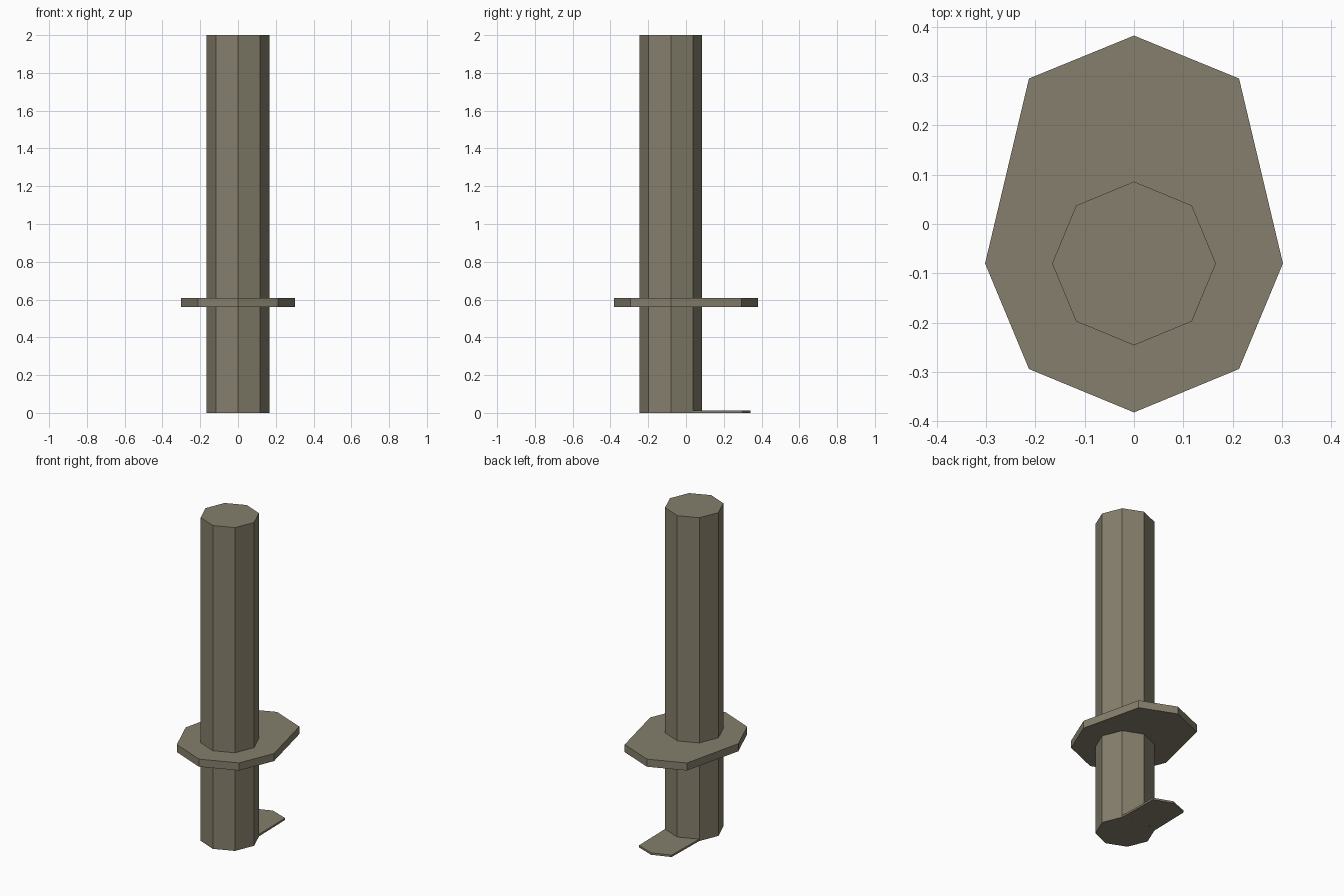
import bpy, bmesh, math

if "Cube" in bpy.data.objects:
    bpy.data.objects.remove(bpy.data.objects["Cube"])

stone = bpy.data.materials.new("drab_stone")
stone.diffuse_color = (0.235, 0.212, 0.150, 1)
stone.use_nodes = True
stone.node_tree.nodes["Principled BSDF"].inputs["Base Color"].default_value = stone.diffuse_color


def prism(name, outline, z0, z1):
    """Extrude a counter-clockwise (x, y) outline from z0 up to z1."""
    bm = bmesh.new()
    base = bm.faces.new([bm.verts.new((x, y, z0)) for x, y in outline])
    top = bmesh.ops.extrude_face_region(bm, geom=[base], use_keep_orig=True)["geom"]
    for v in top:
        if isinstance(v, bmesh.types.BMVert):
            v.co.z = z1
    bmesh.ops.recalc_face_normals(bm, faces=bm.faces)
    mesh = bpy.data.meshes.new(name)
    bm.to_mesh(mesh)
    bm.free()
    mesh.materials.append(stone)
    obj = bpy.data.objects.new(name, mesh)
    bpy.context.collection.objects.link(obj)
    return obj


def mirrored(half):
    """Complete an outline given its right half, listed front to back."""
    return half + [(-x, y) for x, y in reversed(half) if x > 0]


# Octagonal column, set slightly towards the front
R, CY = 0.166, -0.08
column = [(R * math.cos(i * math.pi / 4), CY + R * math.sin(i * math.pi / 4)) for i in range(8)]
prism("column", column, 0, 2)

# Eight-sided collar, stretched towards the back
prism("collar", mirrored([(0, -0.382), (0.213, -0.294), (0.302, -0.08),
                          (0.213, 0.295), (0, 0.382)]), 0.56, 0.607)

# Thin foot plate behind the column, meeting its back faces
prism("foot_plate", mirrored([(0, 0.086), (0.117, 0.038), (0.112, 0.30), (0, 0.342)]), 0, 0.012)
